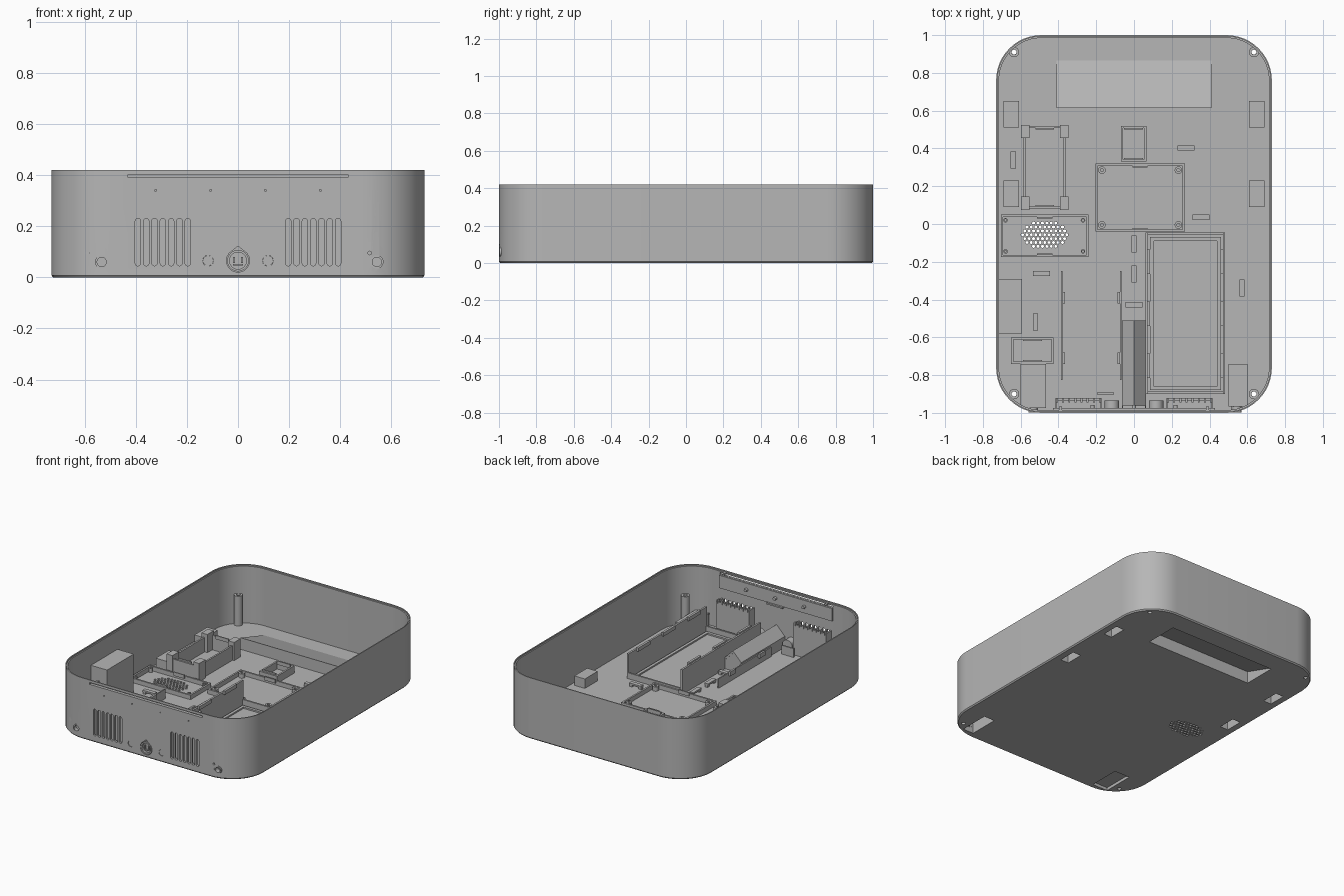
import bpy, bmesh, math
from mathutils import Matrix, Vector

cube = bpy.data.objects.get("Cube")
if cube:
    bpy.data.objects.remove(cube, do_unlink=True)

grey = bpy.data.materials.new("plain grey")
grey.use_nodes = True
grey.diffuse_color = (.47, .47, .47, 1)
grey.node_tree.nodes["Principled BSDF"].inputs["Base Color"].default_value = grey.diffuse_color

FLOOR = .02
HALF_X, HALF_Y, TOP = .73, 1, .42


def finish(name, bm, smooth=False):
    bmesh.ops.recalc_face_normals(bm, faces=bm.faces)
    mesh = bpy.data.meshes.new(name)
    bm.to_mesh(mesh)
    bm.free()
    mesh.materials.append(grey)
    part = bpy.data.objects.new(name, mesh)
    bpy.context.scene.collection.objects.link(part)
    if smooth:
        smooth_part(part)
    return part


def smooth_part(part):
    bpy.ops.object.select_all(action='DESELECT')
    part.select_set(True)
    bpy.context.view_layer.objects.active = part
    bpy.ops.object.shade_smooth_by_angle(angle=math.radians(30))


def add_box(bm, x0, x1, y0, y1, z0, z1):
    size = Vector((x1 - x0, y1 - y0, z1 - z0))
    centre = Vector((x0 + x1, y0 + y1, z0 + z1)) / 2
    bmesh.ops.create_cube(bm, size=1, matrix=Matrix.Translation(centre) @ Matrix.Diagonal((*size, 1)))


def add_prism(bm, points, axis, start, end):
    # Extrude a (horizontal, z) profile along x or y
    def place(p, d):
        return (d, p[0], p[1]) if axis == 'x' else (p[0], d, p[1])
    near = [bm.verts.new(place(p, start)) for p in points]
    far = [bm.verts.new(place(p, end)) for p in points]
    bm.faces.new(near)
    bm.faces.new(far[::-1])
    for i in range(len(points)):
        j = (i + 1) % len(points)
        bm.faces.new((near[i], far[i], far[j], near[j]))


def add_cylinder(bm, centre, radius, depth, axis='z', sides=24):
    turn = Matrix.Rotation(math.pi / 2, 4, 'X') if axis == 'y' else Matrix()
    bmesh.ops.create_cone(bm, cap_ends=True, segments=sides, radius1=radius, radius2=radius,
                          depth=depth, matrix=Matrix.Translation(centre) @ turn)


def add_tube(bm, centre, outer, inner, depth, axis='z', sides=24):
    rings = []
    turn = Matrix.Rotation(math.pi / 2, 3, 'X') if axis == 'y' else Matrix.Identity(3)
    for radius, h in ((outer, -depth), (outer, depth), (inner, depth), (inner, -depth)):
        rings.append([bm.verts.new(Vector(centre) + turn @ Vector((
            radius * math.cos(math.tau * i / sides), radius * math.sin(math.tau * i / sides), h / 2)))
            for i in range(sides)])
    bridge(bm, rings + rings[:1])


def bridge(bm, rings):
    for low, high in zip(rings, rings[1:]):
        for i in range(len(low)):
            j = (i + 1) % len(low)
            bm.faces.new((low[i], low[j], high[j], high[i]))


def add_frame(bm, x0, x1, y0, y1, z0, z1, t=.012):
    add_box(bm, x0, x0 + t, y0, y1, z0, z1)
    add_box(bm, x1 - t, x1, y0, y1, z0, z1)
    add_box(bm, x0 + t, x1 - t, y0, y0 + t, z0, z1)
    add_box(bm, x0 + t, x1 - t, y1 - t, y1, z0, z1)


def boxes(name, *bounds):
    bm = bmesh.new()
    for b in bounds:
        add_box(bm, *b)
    return finish(name, bm)


def frame(name, x0, x1, y0, y1, height, clip=.05):
    # Walled holder with small clips on its short sides
    bm = bmesh.new()
    add_frame(bm, x0, x1, y0, y1, FLOOR, height)
    mid = (x0 + x1) / 2
    for y in (y0 + .012, y1 - .02):
        add_box(bm, mid - clip, mid + clip, y, y + .008, height - .015, height + .01)
    return finish(name, bm)


def rounded_ring(bm, inset, z, radius=.24, steps=12):
    ring = []
    for corner, (sx, sy) in enumerate(((1, 1), (-1, 1), (-1, -1), (1, -1))):
        for i in range(steps + 1):
            a = math.pi / 2 * (corner + i / steps)
            ring.append(bm.verts.new((sx * (HALF_X - radius) + (radius - inset) * math.cos(a),
                                      sy * (HALF_Y - radius) + (radius - inset) * math.sin(a), z)))
    return ring


# Open tray with rounded corners, chamfered base and stepped rim
bm = bmesh.new()
rings = [rounded_ring(bm, inset, z) for inset, z in (
    (.007, 0), (0, .008), (0, TOP), (.007, TOP), (.007, TOP - .008), (.015, TOP - .008), (.015, FLOOR))]
bridge(bm, rings)
bm.faces.new(rings[0][::-1])
bm.faces.new(rings[-1])
tray = finish("tray_shell", bm)

# Openings through the front wall and floor
pockets = [(s * .65 - .04, s * .65 + .04, y, y + .14) for s in (-1, 1) for y in (.09, .51)]
hatches = [(-.6, -.465, -.975, -.74), (.5, .6, -.965, -.74)]
posts = [(sx * .635, y) for sx in (-1, 1) for y in (-.9, .91)]
jacks = [-.533, .543]
bm = bmesh.new()
for side in (-1, 1):
    for i in range(7):
        x = side * .294 + (i - 3) * .0325
        outline = [(x + .0105 * math.cos(a) , (.22 if k < 7 else .055) + .0105 * math.sin(a))
                   for k in range(14) for a in [math.pi * (k if k < 7 else k - 1) / 6]]
        add_prism(bm, outline, 'y', -1.1, -.95)
    add_cylinder(bm, (side * .117, -1, .065), .021, .1, 'y')
for x in jacks:
    add_cylinder(bm, (x, -1, .06), .026, .1, 'y')
for x in (-.59, .515):
    add_cylinder(bm, (x, -1, .095), .007, .1, 'y', 12)
for i in range(4):
    add_cylinder(bm, ((i - 1.5) * .215, -1, .34), .004, .1, 'y', 8)
arc = [math.radians(d) for d in range(-220, 41, 20)]
drop = [(.045 * math.cos(a), .065 + .045 * math.sin(a)) for a in arc] + [(0, .122)]
add_prism(bm, drop, 'y', -1.1, -.95)
add_box(bm, -.43, .43, -1.1, -.95, .39, .403)
for x0, x1, y0, y1 in pockets + hatches:
    add_box(bm, x0 + .01, x1 - .01, y0 + .01, y1 - .01, -.1, .1)
add_box(bm, -.4, .4, .627, .855, -.1, .1)
for x, y in posts:
    add_cylinder(bm, (x, y, 0), .013, .2, sides=16)
for row in range(-3, 4):
    for col in range(-5, 6):
        dx, dy = (col + row % 2 / 2) * .0235, row * .0205
        if (dx / .118) ** 2 + (dy / .075) ** 2 < 1:
            add_cylinder(bm, (-.473 + dx, -.057 + dy, 0), .0085, .2, sides=6)
cutter = finish("opening_cutter", bm)
cutter.hide_render = True
cut = tray.modifiers.new("openings", 'BOOLEAN')
cut.object = cutter
cut.solver = 'EXACT'
bpy.context.view_layer.update()
cut_mesh = bpy.data.meshes.new_from_object(tray.evaluated_get(bpy.context.evaluated_depsgraph_get()))
tray.modifiers.clear()
tray.data = cut_mesh
bpy.data.objects.remove(cutter, do_unlink=True)
smooth_part(tray)

# Hollow covers over the floor pockets and front hatches
for name, group, height in (("pocket_cover", pockets, .075), ("hatch_cover", hatches, .1)):
    for x0, x1, y0, y1 in group:
        bm = bmesh.new()
        add_frame(bm, x0, x1, y0, y1, FLOOR - .005, height, .01)
        add_box(bm, x0, x1, y0, y1, height, height + .01)
        finish(name, bm)

# Sloping cover of the rear grip recess
bm = bmesh.new()
add_prism(bm, [(.615, .1), (.865, .022), (.865, .005), (.615, .085)], 'x', -.41, .41)
add_box(bm, -.41, .41, .615, .627, .01, .09)
for x in (-.41, .4):
    add_prism(bm, [(.62, .01), (.62, .09), (.86, .012)], 'x', x, x + .01)
finish("grip_recess_cover", bm)

# Hollow corner posts
for x, y in posts:
    bm = bmesh.new()
    add_tube(bm, (x, y, .12), .027, .013, .21)
    finish("corner_post", bm, True)

# Component holders on the floor
frame("cell_holder", -.585, -.36, .08, .52, .12)
boxes("cell_holder_corners", *[(x, x + .045, y, y + .07, FLOOR, .145)
                               for x in (-.597, -.393) for y in (.075, .455)])
frame("switch_holder", -.07, .065, .33, .52, .07)
frame("main_board_holder", -.205, .27, -.04, .32, .05, .04)
frame("speaker_holder", -.705, -.24, -.175, .05, .05, .04)
frame("side_board_holder", -.65, -.425, -.74, -.6, .09)
bm = bmesh.new()
for x in (-.17, .235):
    for y in (-.005, .285):
        add_tube(bm, (x, y, .035), .02, .008, .03, sides=16)
for x in (-.68, -.27):
    for y in (-.145, .02):
        add_tube(bm, (x, y, .035), .012, .006, .03, sides=12)
finish("board_standoffs", bm, True)
boxes("side_shelf", (-.717, -.592, -.58, -.29, FLOOR, .285))

# Long compartment with clips and an inner ledge
bm = bmesh.new()
for x in (.06, .47):
    add_box(bm, x, x + .013, -.9, -.045, FLOOR, .19)
for y in (-.9, -.055):
    add_box(bm, .073, .47, y, y + .012, FLOOR, .06)
add_frame(bm, .085, .46, -.88, -.07, FLOOR, .03, .02)
for y in (-.2, -.475, -.75):
    for x in (.07, .457):
        add_box(bm, x, x + .016, y - .065, y + .065, .175, .2)
finish("long_compartment", bm)

# Pair of low rails with clips
bm = bmesh.new()
for x, step in ((-.387, .008), (-.073, -.014)):
    add_box(bm, x, x + .008, -.825, -.25, FLOOR, .085)
    for y in (-.39, -.71):
        add_box(bm, x + step, x + step + .014, y - .03, y + .03, .065, .095)
finish("low_rails", bm)

# Roofed cable channel ending at the front wall
bm = bmesh.new()
roof = [(-.064, FLOOR), (-.064, .095), (0, .16), (.064, .095), (.064, FLOOR)]
lining = [(.052, FLOOR), (.052, .09), (0, .143), (-.052, .09), (-.052, FLOOR)]
add_prism(bm, roof + lining, 'y', -.986, -.51)
add_prism(bm, roof, 'y', -.525, -.512)
finish("cable_channel", bm)
bm = bmesh.new()
add_cylinder(bm, (0, -.97, .065), .04, .03, 'y')
add_tube(bm, (0, -.99, .065), .042, .033, .02, 'y')
for x in (-.016, .016):
    add_box(bm, x - .004, x + .004, -.995, -.98, .055, .08)
add_box(bm, -.02, .02, -.993, -.98, .046, .052)
finish("power_socket", bm, True)

# Front buttons and round jacks
bm = bmesh.new()
for x in (-.117, .117):
    add_cylinder(bm, (x, -.96, .065), .038, .05, 'y')
    add_cylinder(bm, (x, -.985, .065), .0205, .022, 'y')
for x in jacks:
    add_tube(bm, (x, -.975, .06), .026, .018, .045, 'y')
    add_cylinder(bm, (x, -.955, .06), .02, .01, 'y')
finish("buttons_and_jacks", bm, True)
boxes("button_stop", (-.195, -.105, -.902, -.892, FLOOR, .08))

# Baffles with toothed tops behind the vents
for side in (-1, 1):
    mid = side * .294
    bm = bmesh.new()
    add_box(bm, mid - .125, mid + .125, -.935, -.925, FLOOR, .23)
    for x in (mid - .125, mid + .115):
        add_box(bm, x, x + .01, -.986, -.93, FLOOR, .23)
    for i in range(8):
        x = mid + (i - 3.5) * .0325
        add_box(bm, x - .005, x + .005, -.945, -.92, .22, .245)
    finish("vent_baffle", bm)

# Mounting strip high on the inside of the front wall
bm = bmesh.new()
add_box(bm, -.43, .43, -.987, -.975, .3, .388)
add_box(bm, -.06, .06, -.98, -.962, .292, .302)
for x in (-.22, .0, .22):
    add_cylinder(bm, (x, -.968, .345), .011, .02, 'y', 12)
for x in (-.39, .39):
    add_box(bm, x - .008, x + .008, -.987, -.965, .403, .415)
finish("mounting_strip", bm)

# Cable tie bridges
for x, y, along_x in ((-.64, .34, 0), (.275, .402, 1), (.355, .035, 1), (0, -.105, 0), (0, -.265, 0),
                      (-.49, -.262, 1), (-.522, -.52, 0), (.572, -.34, 0), (0, -.428, 1)):
    a, b = (.045, .014) if along_x else (.014, .045)
    ends = [(x + s * .035 * along_x, y + s * .035 * (1 - along_x)) for s in (-1, 1)]
    boxes("cable_tie_bridge", (x - a, x + a, y - b, y + b, .035, .046),
          *[(u - .01, u + .01, v - .01, v + .01, FLOOR, .036) for u, v in ends])
